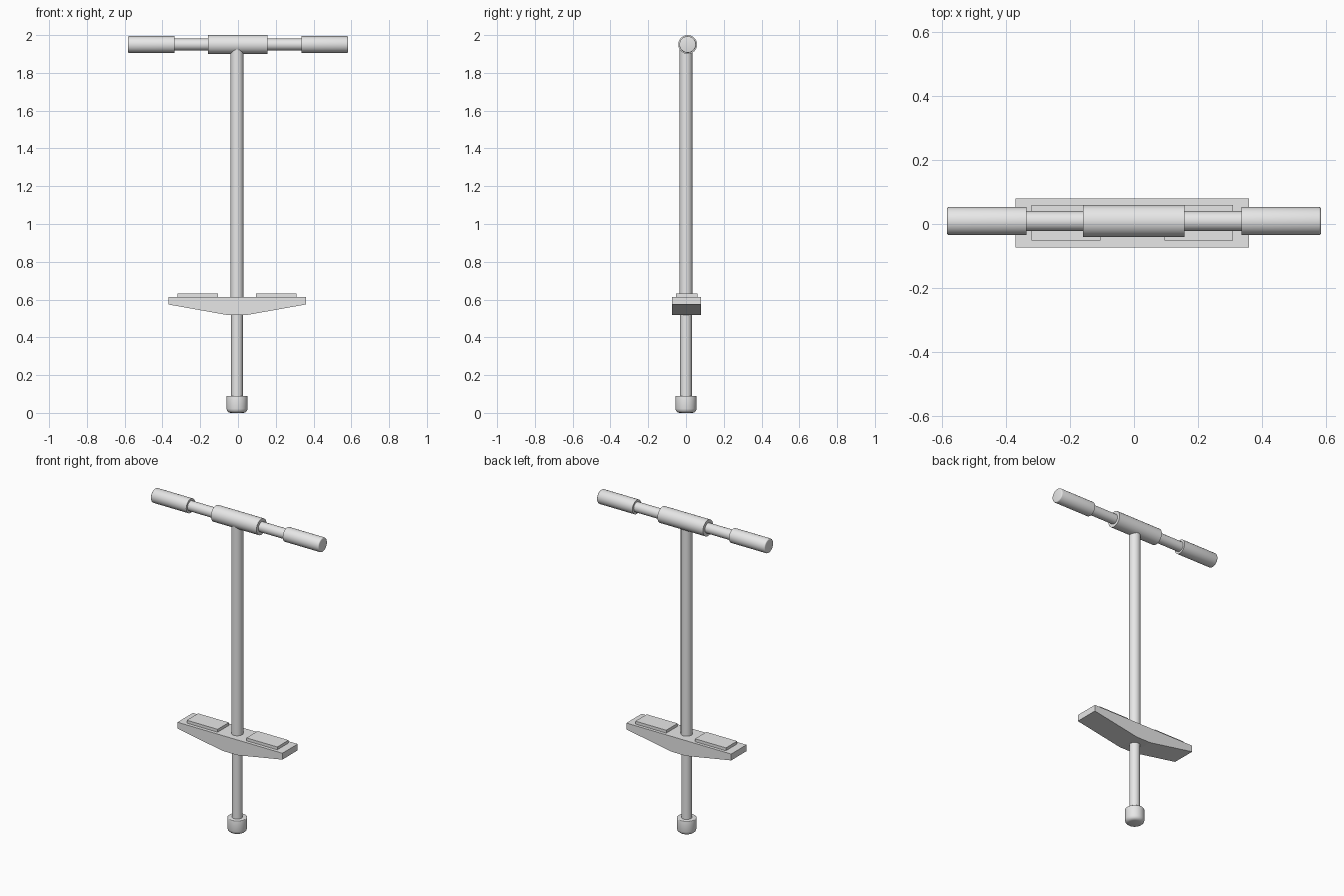
import bpy, bmesh, math
from mathutils import Matrix, Vector

cube = bpy.data.objects.get("Cube")
if cube:
    bpy.data.objects.remove(cube, do_unlink=True)

grey = bpy.data.materials.new("light_grey")
grey.use_nodes = True
colour = (0.8, 0.8, 0.8, 1)
grey.diffuse_color = colour
grey.node_tree.nodes["Principled BSDF"].inputs["Base Color"].default_value = colour


def finish(name, bm, smooth=False):
    bmesh.ops.recalc_face_normals(bm, faces=bm.faces)
    mesh = bpy.data.meshes.new(name)
    bm.to_mesh(mesh)
    bm.free()
    mesh.materials.append(grey)
    obj = bpy.data.objects.new(name, mesh)
    bpy.context.collection.objects.link(obj)
    if smooth:
        bpy.ops.object.select_all(action='DESELECT')
        obj.select_set(True)
        bpy.context.view_layer.objects.active = obj
        bpy.ops.object.shade_smooth_by_angle(angle=math.radians(35))
    return obj


def tube(name, start, end, radius, round_start=0, round_end=0):
    """Capped cylinder between two points, with optional rounded rims."""
    start, end = Vector(start), Vector(end)
    axis = end - start
    bm = bmesh.new()
    place = Matrix.Translation((start + end) / 2) @ axis.to_track_quat('Z', 'Y').to_matrix().to_4x4()
    bmesh.ops.create_cone(bm, cap_ends=True, segments=32, radius1=radius,
                          radius2=radius, depth=axis.length, matrix=place)
    for centre, size in ((start, round_start), (end, round_end)):
        if size:
            rim = [e for e in bm.edges
                   if all(abs((v.co - centre).dot(axis)) < 1e-5 for v in e.verts)]
            bmesh.ops.bevel(bm, geom=rim, offset=size, segments=3,
                            profile=0.5, affect='EDGES')
    return finish(name, bm, True)


def extrude_profile(name, outline, y0, y1):
    """Push an x-z outline along y."""
    bm = bmesh.new()
    face = bm.faces.new([bm.verts.new((x, y0, z)) for x, z in outline])
    pushed = bmesh.ops.extrude_face_region(bm, geom=[face])["geom"]
    bmesh.ops.translate(bm, vec=(0, y1 - y0, 0),
                        verts=[v for v in pushed if isinstance(v, bmesh.types.BMVert)])
    return finish(name, bm)


# Upright: rubber foot, plunger and main tube
cx = -0.005
tube("rubber_foot", (cx, 0, 0), (cx, 0, 0.09), 0.056, 0.022, 0.004)
tube("plunger", (cx, 0, 0.05), (cx, 0, 0.58), 0.031)
tube("main_tube", (cx, 0, 0.54), (cx, 0, 1.94), 0.034)

# Tapered foot rest with a raised pad on each side
half = [(0.05, 0.518), (0.364, 0.574), (0.364, 0.614)]
outline = [(cx + x, z) for x, z in half] + [(cx - x, z) for x, z in reversed(half)]
extrude_profile("foot_rest", outline, -0.073, 0.079)
for side, label in ((1, "left"), (-1, "right")):
    a, b = sorted((cx + side * 0.1, cx + side * 0.314))
    extrude_profile(label + "_foot_pad",
                    [(a, 0.61), (b, 0.61), (b, 0.632), (a, 0.632)], -0.052, 0.06)

# Handlebar with central sleeve and end grips
hy, hz = 0.009, 1.95
tube("handlebar", (-0.5, hy, hz), (0.5, hy, hz), 0.031)
tube("handlebar_sleeve", (-0.159, hy, hz), (0.157, hy, hz), 0.05)
for side, label in ((1, "left"), (-1, "right")):
    tube(label + "_grip", (side * 0.335, hy, hz), (side * 0.583, hy, hz), 0.044, 0, 0.006)
